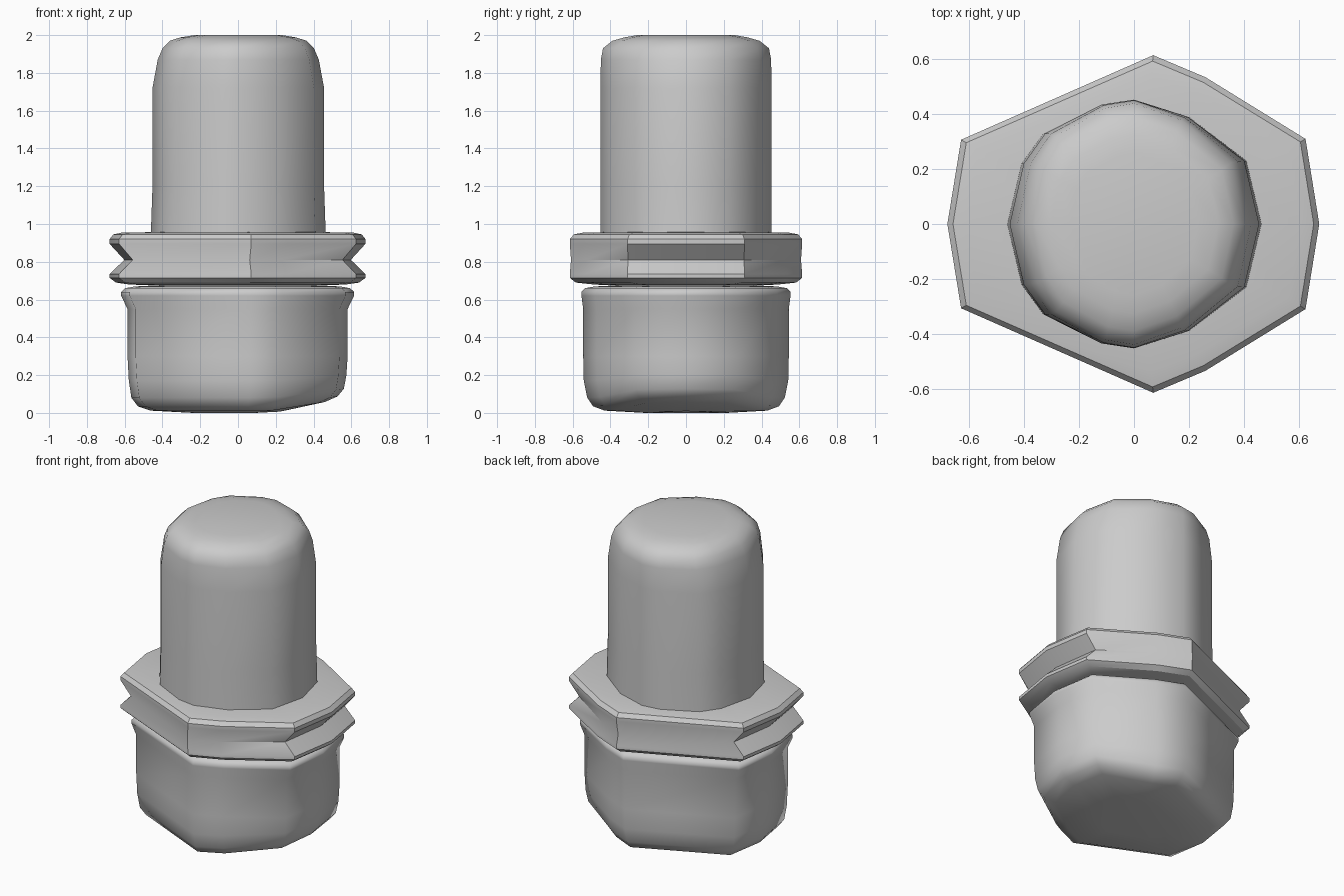
import bpy, bmesh, math

cube = bpy.data.objects.get("Cube")
if cube:
    bpy.data.objects.remove(cube, do_unlink=True)

grey = bpy.data.materials.new("light grey")
grey.use_nodes = True
colour = (0.6, 0.6, 0.6, 1)
grey.diffuse_color = colour
grey.node_tree.nodes["Principled BSDF"].inputs["Base Color"].default_value = colour


def loft(name, outline, rings, angle, reshape=None):
    """Stack scaled copies of an outline; each ring is (x scale, y scale, z)."""
    bm = bmesh.new()
    loops = [[bm.verts.new((x * sx, y * sy, z)) for x, y in outline]
             for sx, sy, z in rings]
    n = len(outline)
    for low, high in zip(loops, loops[1:]):
        for i in range(n):
            j = (i + 1) % n
            bm.faces.new((low[i], low[j], high[j], high[i]))
    bm.faces.new(loops[0][::-1])
    bm.faces.new(loops[-1])
    if reshape:
        for v in bm.verts:
            reshape(v.co)
    bmesh.ops.recalc_face_normals(bm, faces=bm.faces[:])
    mesh = bpy.data.meshes.new(name)
    bm.to_mesh(mesh)
    bm.free()
    mesh.materials.append(grey)
    obj = bpy.data.objects.new(name, mesh)
    bpy.context.collection.objects.link(obj)
    bpy.ops.object.select_all(action='DESELECT')
    obj.select_set(True)
    bpy.context.view_layer.objects.active = obj
    bpy.ops.object.shade_smooth_by_angle(angle=math.radians(angle))
    return obj


def mirrored(half):
    """Complete an outline running from +x to -x along the back."""
    return half + [(x, -y) for x, y in half[-2:0:-1]]


# Uneven hexagonal outline shared by the base and the collar
hexagon = mirrored([(0.675, 0), (0.625, 0.31), (0.26, 0.535),
                    (0.07, 0.615), (-0.63, 0.307), (-0.68, 0)])


# Base with a flared rim and an underside that rises towards +x
def lift_underside(co):
    if co.x > 0.18 and co.z < 0.3:
        co.z += (co.x - 0.18) * 0.17 * (1 - co.z / 0.3)


loft("base", hexagon, [
    (0.35, 0.35, 0.0), (0.68, 0.70, 0.012), (0.78, 0.80, 0.035),
    (0.83, 0.85, 0.08), (0.85, 0.88, 0.17), (0.86, 0.885, 0.3),
    (0.86, 0.885, 0.55), (0.91, 0.90, 0.62), (0.91, 0.90, 0.64),
    (0.88, 0.87, 0.66), (0.80, 0.78, 0.67), (0.5, 0.5, 0.675)],
    60, lift_underside)

# Collar with a groove pinched into its ends
loft("collar", hexagon, [
    (0.5, 0.5, 0.67), (0.85, 0.80, 0.68), (0.95, 0.95, 0.69),
    (1, 1, 0.715), (1, 1, 0.735), (0.885, 0.99, 0.81),
    (1, 1, 0.895), (1, 1, 0.92), (0.97, 0.965, 0.945),
    (0.90, 0.88, 0.955), (0.5, 0.5, 0.958)], 32)

# Round plunger with a softened crown
circle = mirrored([(0.465, 0), (0.41, 0.23), (0.2, 0.39), (0, 0.453),
                   (-0.12, 0.435), (-0.33, 0.33), (-0.41, 0.22), (-0.462, 0)])
loft("plunger", circle, [
    (1, 1, 0.93), (0.98, 1, 1.2), (0.98, 1, 1.72), (0.92, 0.995, 1.87),
    (0.865, 0.97, 1.93), (0.78, 0.86, 1.97), (0.66, 0.72, 1.988),
    (0.5, 0.57, 2.0)], 45)
